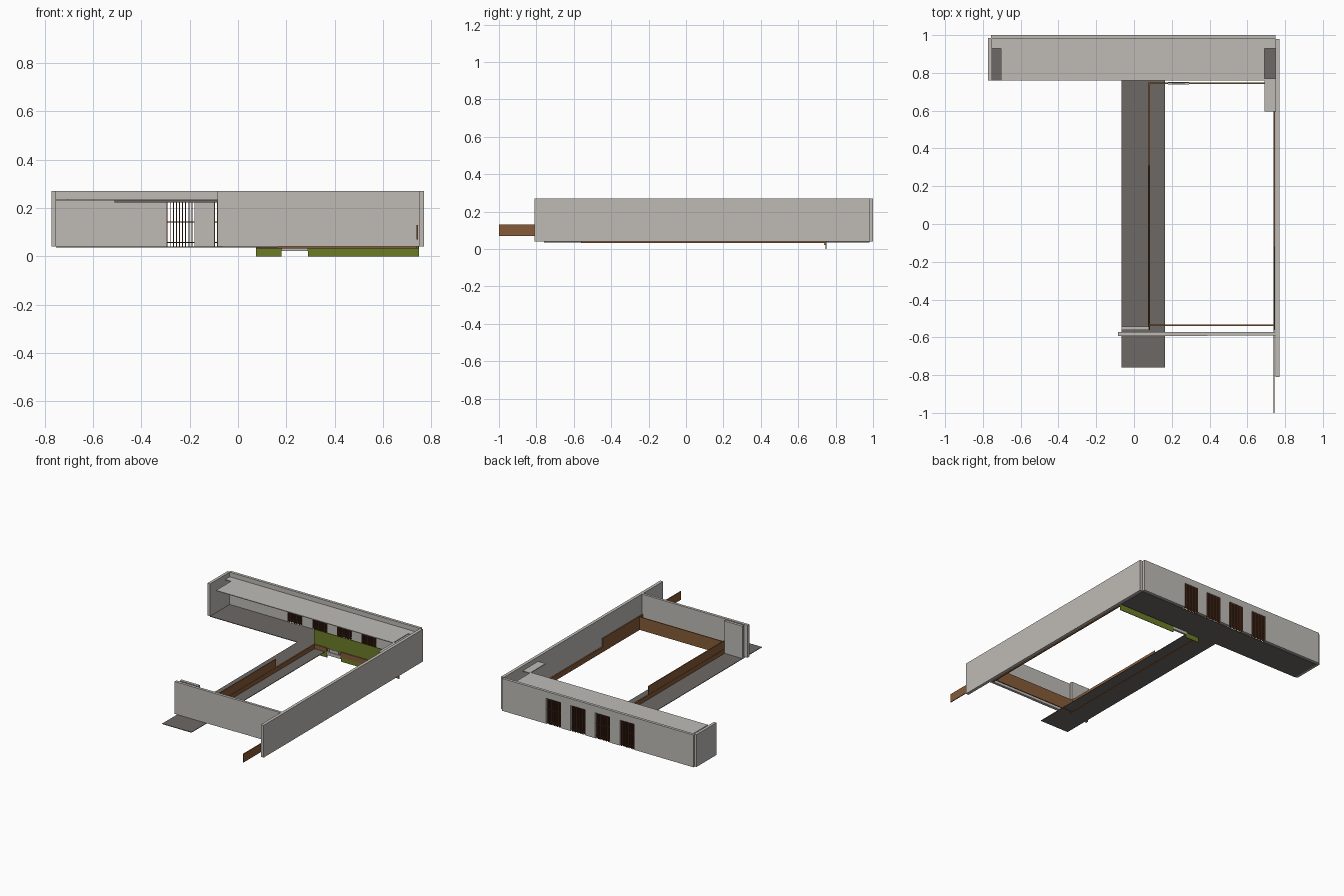
import bpy

cube = bpy.data.objects.get("Cube")
if cube:
    bpy.data.objects.remove(cube, do_unlink=True)


def material(name, r, g, b):
    m = bpy.data.materials.new(name)
    m.use_nodes = True
    m.diffuse_color = (r, g, b, 1)
    m.node_tree.nodes["Principled BSDF"].inputs["Base Color"].default_value = (r, g, b, 1)
    return m


PLASTER = material("pale grey plaster", 0.52, 0.5, 0.47)
PAVING = material("dark grey paving", 0.15, 0.14, 0.13)
WOOD = material("brown wood", 0.24, 0.105, 0.04)
SLAT = material("dark red brown slats", 0.11, 0.04, 0.018)
GREEN = material("olive green", 0.15, 0.2, 0.02)


def boxes(name, mat, *spans):
    """One mesh made of boxes, each given as (x range, y range, z range)."""
    verts, faces = [], []
    for xs, ys, zs in spans:
        n = len(verts)
        verts += [(x, y, z) for x in xs for y in ys for z in zs]
        for f in ((0, 1, 3, 2), (4, 6, 7, 5), (0, 4, 5, 1),
                  (2, 3, 7, 6), (0, 2, 6, 4), (1, 5, 7, 3)):
            faces.append([n + i for i in f])
    mesh = bpy.data.meshes.new(name)
    mesh.from_pydata(verts, [], faces)
    mesh.materials.append(mat)
    ob = bpy.data.objects.new(name, mesh)
    bpy.context.collection.objects.link(ob)
    return ob


BASE, TOP, HEAD = 0.04, 0.27, 0.222
FULL = (BASE, TOP)

# Perimeter walls
boxes("left_side_wall", PLASTER,
      ((0.748, 0.77), (-0.81, 0.745), FULL),
      ((0.748, 0.77), (0.745, 0.98), FULL))
boxes("right_end_wall", PLASTER, ((-0.772, -0.752), (0.76, 0.985), FULL))
boxes("front_wall", PLASTER,
      ((-0.085, 0.39), (-0.592, -0.572), FULL),
      ((0.39, 0.748), (-0.590, -0.572), FULL))
boxes("entrance_screen_wall", PLASTER, ((-0.065, 0.08), (-0.562, -0.542), FULL))

# Back wall: piers between four door openings, with a lintel above
doors = [(x, x + 0.115) for x in (-0.295, -0.10, 0.093, 0.286)]
BACK = (0.98, 1.0)
edges = [-0.758] + [x for d in doors for x in d] + [0.748]
piers = [((edges[i], edges[i + 1]), BACK, (BASE, HEAD)) for i in range(0, len(edges), 2)]
boxes("back_wall", PLASTER, *piers, ((-0.758, 0.748), BACK, (HEAD, TOP)))

# Slatted door screens
COUNT = 9
for i, (x0, x1) in enumerate(doors):
    step = (x1 - x0) / COUNT
    fins = [((x0 + k * step, x0 + k * step + 0.004), (0.979, 0.999), (BASE, HEAD))
            for k in range(COUNT)]
    rails = [((x0, x1), (0.986, 0.992), (z, z + 0.004)) for z in (0.055, 0.14)]
    boxes(f"door_screen_{i + 1}", SLAT, *fins, *rails)

# Gallery floor, path and roof, with a light slot at each roof end
boxes("gallery_floor", PAVING, ((-0.752, 0.748), (0.76, 0.98), (0.036, BASE)))
boxes("path", PAVING, ((-0.065, 0.165), (-0.76, 0.76), (0.036, BASE)))
ROOF = (0.232, 0.237)
boxes("roof", PLASTER,
      ((-0.705, 0.69), (0.76, 0.93), ROOF),
      ((-0.752, 0.748), (0.93, 0.98), ROOF))
boxes("roof_tab", PLASTER, ((0.69, 0.748), (0.595, 0.77), ROOF))
boxes("door_head_beam", PAVING, ((-0.51, 0.5), (0.95, 0.978), (HEAD, 0.232)))

# Green panel across the courtyard end, open at the step
GY = (0.746, 0.75)
boxes("green_panel", GREEN,
      ((0.075, 0.18), GY, (0, 0.175)),
      ((0.29, 0.748), GY, (0, 0.175)),
      ((0.18, 0.29), GY, (0.065, 0.175)))
boxes("courtyard_step", PLASTER,
      ((0.18, 0.29), (0.738, 0.752), (0.022, 0.045)),
      ((0.2, 0.27), (0.743, 0.752), (0.045, 0.065)))

# Timber edging around the courtyard
LOW = (0.033, 0.07)
boxes("courtyard_edging", WOOD,
      ((0.075, 0.085), (-0.562, 0.746), LOW),
      ((0.738, 0.747), (-0.562, 0.746), LOW),
      ((0.085, 0.18), (0.74, 0.746), LOW),
      ((0.29, 0.738), (0.74, 0.746), LOW),
      ((0.085, 0.738), (-0.54, -0.533), (0.033, 0.125)))

# Long boards standing on the edging
HIGH = (0.07, 0.13)
boxes("path_board", WOOD, ((0.077, 0.083), (-0.562, 0.31), HIGH))
boxes("wall_board", WOOD, ((0.738, 0.744), (-1.0, -0.12), HIGH))
